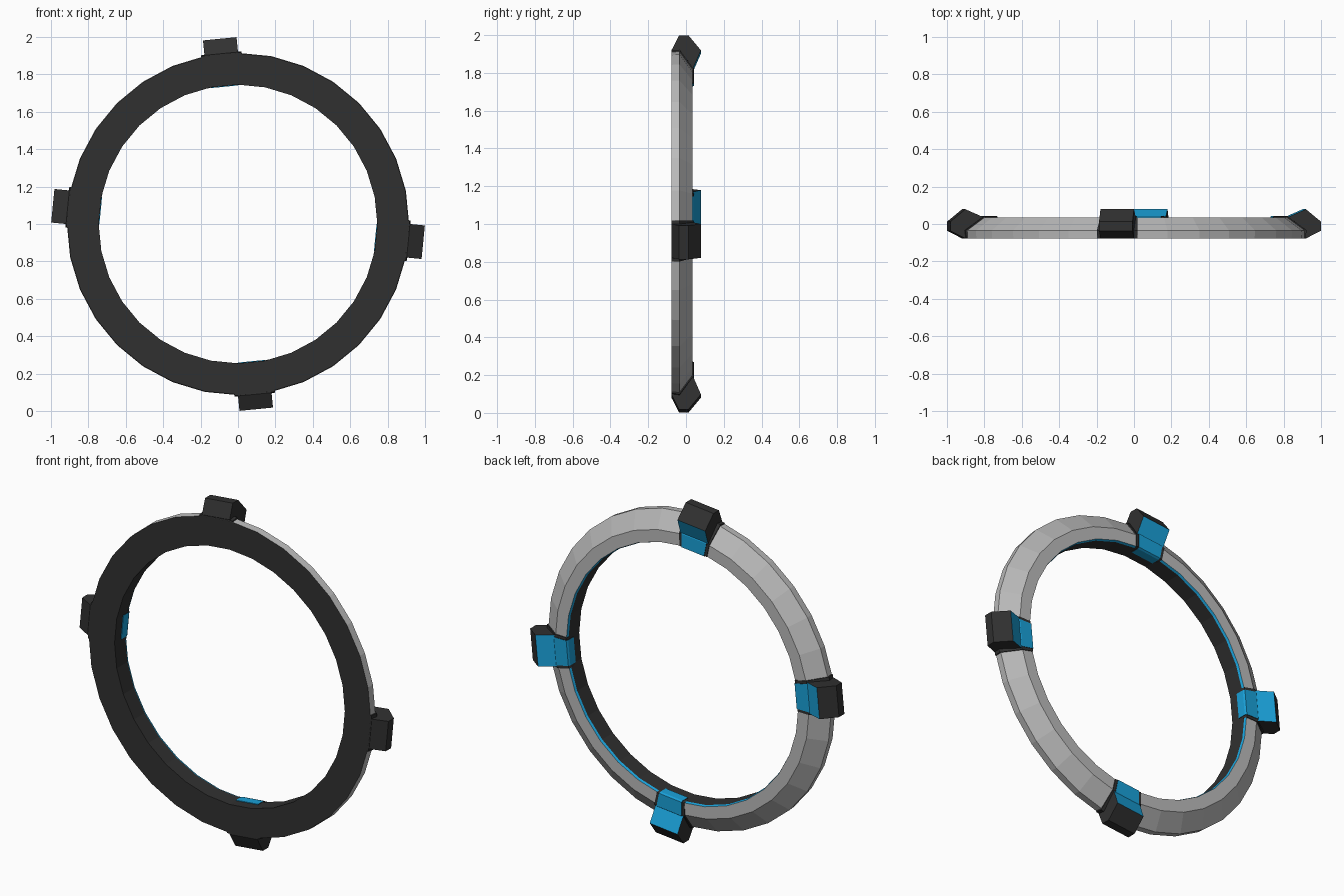
import bpy, bmesh
from math import cos, sin, radians

if "Cube" in bpy.data.objects:
    bpy.data.objects.remove(bpy.data.objects["Cube"])


def material(name, rgb):
    m = bpy.data.materials.new(name)
    m.diffuse_color = (*rgb, 1)
    m.use_nodes = True
    m.node_tree.nodes["Principled BSDF"].inputs["Base Color"].default_value = m.diffuse_color
    return m


GREY = material("grey", (0.5, 0.5, 0.5))
DARK = material("dark", (0.03, 0.03, 0.03))
BLUE = material("blue", (0.01, 0.36, 0.7))
MATS = [GREY, DARK, BLUE]
G, D, B = 0, 1, 2


def finish(bm, name):
    bmesh.ops.recalc_face_normals(bm, faces=bm.faces)
    me = bpy.data.meshes.new(name)
    bm.to_mesh(me)
    bm.free()
    for m in MATS:
        me.materials.append(m)
    ob = bpy.data.objects.new(name, me)
    bpy.context.collection.objects.link(ob)
    return ob


def loft(name, rings, mats, closed, cap=D):
    """Join equal cross-sections; one material per profile edge."""
    bm = bmesh.new()
    vs = [[bm.verts.new(p) for p in ring] for ring in rings]
    n = len(mats)
    for i in range(len(vs) if closed else len(vs) - 1):
        a, b = vs[i], vs[(i + 1) % len(vs)]
        for j in range(n):
            k = (j + 1) % n
            bm.faces.new((a[j], a[k], b[k], b[j])).material_index = mats[j]
    if not closed:
        for ring in (vs[0], vs[-1]):
            bm.faces.new(ring).material_index = cap
    return finish(bm, name)


def section(profile, deg):
    # (radius, y) profile placed at an angle around the ring axis
    a = radians(deg)
    return [(r * cos(a), y, 1 + r * sin(a)) for r, y in profile]


def block_section(profile, deg, side):
    # same, but shifted sideways so the block's flanks stay parallel
    a = radians(deg)
    return [(r * cos(a) - side * sin(a), y, 1 + r * sin(a) + side * cos(a))
            for r, y in profile]


STEP = 360 / 32

# Main ring: dark front, grey rim and back, thin blue line inside the bore
ring_profile = [(0.745, -0.077), (0.912, -0.077), (0.915, -0.035),
                (0.82, 0.035), (0.75, 0.035), (0.745, 0.022)]
loft("ring", [section(ring_profile, i * STEP) for i in range(32)],
     [D, G, G, G, B, D], True)

collar_profile = [(0.747, -0.076), (0.917, -0.0765), (0.923, -0.034),
                  (0.824, 0.039), (0.748, 0.039), (0.743, 0.02)]
inlay_profile = [(0.86, 0.0), (0.835, 0.0345), (0.824, 0.042), (0.746, 0.042),
                 (0.741, 0.03), (0.741, -0.02), (0.76, -0.02)]
block_profile = [(0.85, -0.05), (0.915, -0.077), (0.995, -0.037), (0.995, 0.013),
                 (0.915, 0.079), (0.819, 0.037), (0.82, 0.0)]

# Four lugs, each one ring segment wide
for name, mid in (("top", 95.625), ("left", 174.375),
                  ("bottom", 275.625), ("right", 354.375)):
    h = STEP / 2
    # dark collar wrapped round the ring
    loft(name + "_collar", [section(collar_profile, mid + d)
         for d in (-h - 1.2, -h, h, h + 1.2)], [D] * 6, False)
    # blue inlay across the back face and into the bore
    loft(name + "_inlay", [section(inlay_profile, mid + d)
         for d in (-h, h)], [B] * 7, False)
    # protruding block with a blue inner slope
    loft(name + "_block", [block_section(block_profile, mid, s)
         for s in (-0.09, 0.09)], [D, D, D, D, B, D, D], False)
